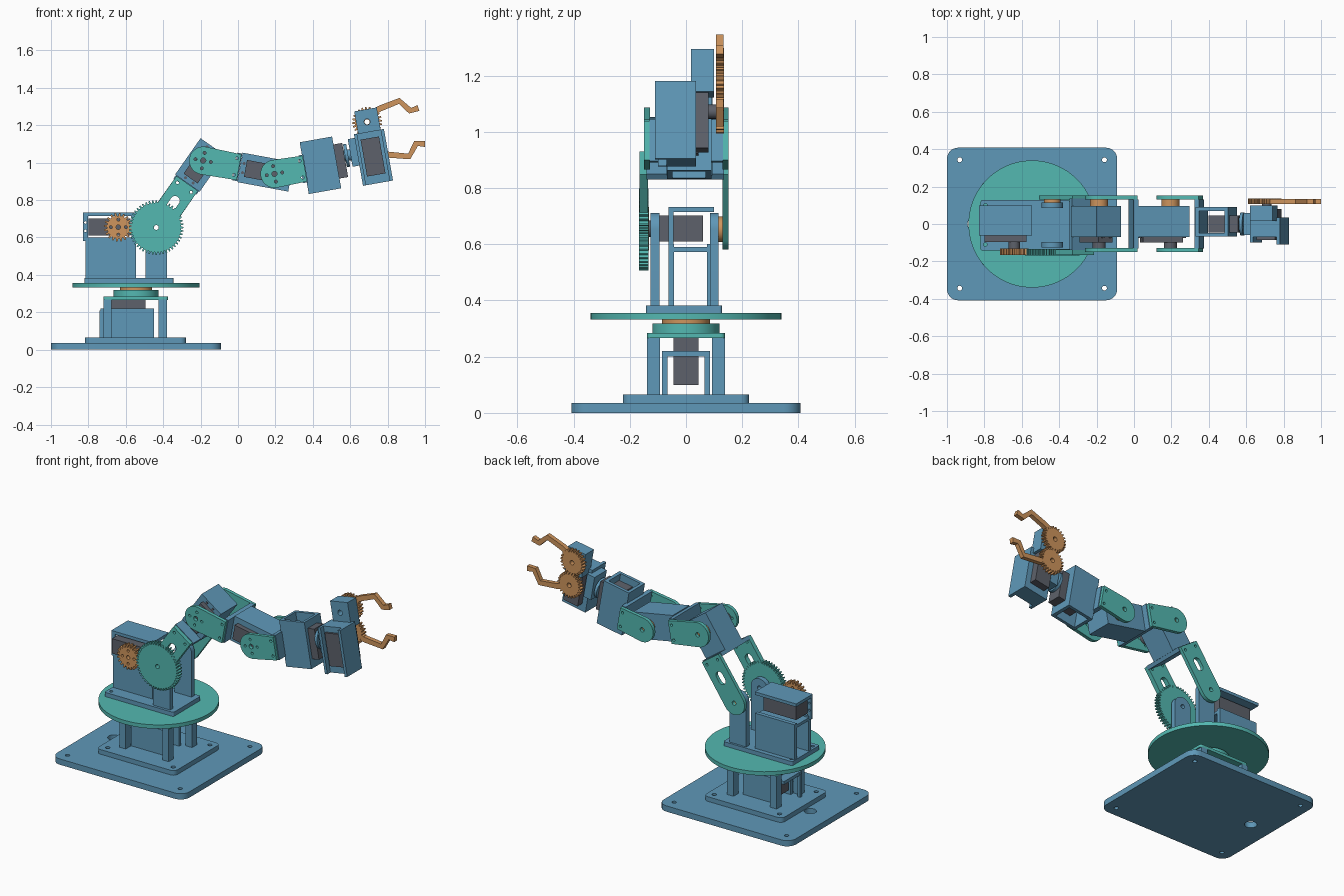
import bpy, bmesh
from math import sin, cos, pi, radians
from mathutils import Matrix, Vector

if "Cube" in bpy.data.objects:
    bpy.data.objects.remove(bpy.data.objects["Cube"])


def material(name, rgb):
    m = bpy.data.materials.new(name)
    m.use_nodes = True
    m.diffuse_color = (*rgb, 1)
    m.node_tree.nodes["Principled BSDF"].inputs["Base Color"].default_value = (*rgb, 1)
    return m


BLUE = material("steel blue", (0.114, 0.314, 0.48))
TEAL = material("teal", (0.088, 0.48, 0.44))
ORANGE = material("orange", (0.62, 0.30, 0.11))
GREY = material("dark grey", (0.11, 0.12, 0.145))
parts = []


# ---- frames: profile axes u, v and extrusion axis w ----
def frame(origin, u, v, w):
    m = Matrix((u, v, w)).transposed().to_4x4()
    m.translation = Vector(origin)
    return m


def side(x, z, deg=0):
    a = radians(deg)
    return frame((x, 0, z), (cos(a), 0, sin(a)), (-sin(a), 0, cos(a)), (0, 1, 0))


FLAT = Matrix.Translation((-0.545, 0, 0))
WORLD = side(0, 0)


# ---- profiles ----
def arc(u, v, r, a0, a1, n):
    return [(u + r * cos(a0 + (a1 - a0) * i / n), v + r * sin(a0 + (a1 - a0) * i / n))
            for i in range(n + 1)]


def circle(u, v, r, n=32):
    return arc(u, v, r, 0, 2 * pi, n)[:-1]


def rect(u0, u1, v0, v1, r=0):
    if not r:
        return [(u0, v0), (u1, v0), (u1, v1), (u0, v1)]
    centres = [(u1 - r, v1 - r), (u0 + r, v1 - r), (u0 + r, v0 + r), (u1 - r, v0 + r)]
    return [p for i, (u, v) in enumerate(centres)
            for p in arc(u, v, r, i * pi / 2, (i + 1) * pi / 2, 8)]


def tongue(length, half, r):
    """Round end at the origin, square end at the given length."""
    return arc(0, 0, r, pi / 2, 3 * pi / 2, 20) + [(length, -half), (length, half)]


def gear(u, v, r, teeth, depth):
    pts = []
    for i in range(teeth):
        for f, rr in ((0, r - depth), (0.35, r - depth), (0.5, r), (0.85, r)):
            a = 2 * pi * (i + f) / teeth
            pts.append((u + rr * cos(a), v + rr * sin(a)))
    return pts


def ribbon(path, width):
    """Constant-width strip along an open path."""
    p = [Vector(q) for q in path]
    left, right = [], []
    for i, q in enumerate(p):
        d = (p[min(i + 1, len(p) - 1)] - p[max(i - 1, 0)]).normalized()
        n = Vector((-d.y, d.x)) * width / 2
        left.append(tuple(q + n))
        right.append(tuple(q - n))
    return left + right[::-1]


# ---- builders ----
def plate(name, mat, loops, lo, hi, f=FLAT):
    cu = bpy.data.curves.new(name, 'CURVE')
    cu.dimensions, cu.fill_mode, cu.extrude = '2D', 'BOTH', (hi - lo) / 2
    for loop in loops:
        s = cu.splines.new('POLY')
        s.points.add(len(loop) - 1)
        for p, (u, v) in zip(s.points, loop):
            p.co = (u, v, 0, 1)
        s.use_cyclic_u = True
    tmp = bpy.data.objects.new(name + "_curve", cu)
    bpy.context.scene.collection.objects.link(tmp)
    dg = bpy.context.evaluated_depsgraph_get()
    me = bpy.data.meshes.new_from_object(tmp.evaluated_get(dg))
    bpy.data.objects.remove(tmp)
    me.transform(f @ Matrix.Translation((0, 0, (lo + hi) / 2)))
    bm = bmesh.new()
    bm.from_mesh(me)
    bmesh.ops.remove_doubles(bm, verts=bm.verts, dist=1e-5)
    bmesh.ops.recalc_face_normals(bm, faces=bm.faces)
    bm.to_mesh(me)
    bm.free()
    me.materials.clear()
    me.materials.append(mat)
    ob = bpy.data.objects.new(name, me)
    bpy.context.scene.collection.objects.link(ob)
    parts.append(ob)


def box(name, mat, u0, u1, v0, v1, lo, hi, f=WORLD):
    plate(name, mat, [rect(u0, u1, v0, v1)], lo, hi, f)


def corners(u, v, r):
    return [circle(a * u, b * v, r, 16) for a in (-1, 1) for b in (-1, 1)]


# ---- base ----
plate("base_plate", BLUE, [rect(-.455, .455, -.408, .408, .06), circle(-.31, 0, .035)]
      + corners(.387, .343, .013), 0, .036)
plate("base_step", BLUE, [rect(-.273, .267, -.225, .225, .03)] + corners(.225, .18, .013), .036, .065)
for sx, x in (("left", .143), ("right", -.153)):
    for sy, y in (("front", -.115), ("back", .115)):
        plate(f"base_post_{sy}_{sx}", BLUE, [rect(x - .022, x + .022, y - .023, y + .023)], .065, .267)
for s, y in (("front", -.075), ("back", .075)):
    plate(f"base_bracket_{s}", BLUE, [rect(-.13, .095, y - .01, y + .01)], .065, .205)
plate("base_bracket_top", BLUE, [rect(-.19, .095, -.085, .085), rect(-.125, .05, -.046, .046)], .2, .22)
box("base_bracket_end", BLUE, -.74, -.72, .065, .21, -.085, -.065)
plate("base_servo", GREY, [rect(-.13, .05, -.045, .045)], .1, .267)
plate("bearing_plate", TEAL, [rect(-.175, .172, -.138, .138, .015)], .267, .285)
plate("bearing_ring", TEAL, [circle(0, 0, .12, 48)], .285, .318)
plate("turntable_hub", ORANGE, [circle(0, 0, .085, 48)], .318, .332)
plate("turntable_disc", TEAL, [circle(0, 0, .34, 96)], .332, .356)

# ---- turret and shoulder servo housing ----
plate("turret_plate", BLUE, [rect(-.275, .2, -.142, .128, .01), circle(-.25, -.11, .01, 16),
                             circle(-.25, .1, .01, 16)], .356, .382)
box("housing_front_wall", BLUE, -.815, -.545, .382, .6, -.062, -.042)
box("housing_back_wall", BLUE, -.815, -.545, .382, .6, .075, .1)
box("housing_shelf", BLUE, -.815, -.545, .572, .59, -.062, .1)
box("housing_roof", BLUE, -.828, -.545, .714, .733, -.062, .1)
for s, x in (("right", -.828), ("left", -.57)):
    plate(f"housing_tab_{s}", BLUE, [rect(x, x + .025, .58, .72), circle(x + .012, .635, .007, 12),
                                     circle(x + .012, .68, .007, 12)], -.062, -.045, WORLD)
box("shoulder_servo", GREY, -.80, -.575, .61, .702, -.095, .06)
plate("shoulder_servo_shaft", GREY, [circle(-.64, .655, .03)], -.135, -.095, WORLD)
plate("drive_gear", ORANGE, [gear(-.64, .655, .077, 20, .016)]
      + [circle(-.64 + .04 * cos(a), .655 + .04 * sin(a), .008, 12)
         for a in (0, pi / 2, pi, 3 * pi / 2)] + [circle(-.64, .655, .012, 16)], -.166, -.132, WORLD)

# ---- shoulder pillars and first link ----
SX, SZ = -.437, .653
for s, lo, hi in (("front", -.126, -.095), ("back", .085, .115)):
    plate(f"pillar_{s}", BLUE, [tongue(.272, .058, .058), circle(0, 0, .013, 16)], lo, hi, side(SX, SZ, -90))
UPPER = side(SX, SZ, 55)
slot = rect(.12, .2, -.025, .025, .024)
pins = [circle(.262, v, .008, 12) for v in (-.045, .045)]
plate("shoulder_gear", TEAL, [gear(0, 0, .146, 48, .014), circle(0, 0, .013, 16)], -.168, -.134, UPPER)
plate("upper_link_front", TEAL, [rect(.1, .288, -.07, .07), slot] + pins, -.165, -.136, UPPER)
plate("upper_link_back", TEAL, [tongue(.288, .07, .072), slot, circle(0, 0, .013, 16)] + pins,
      .13, .152, UPPER)
plate("shoulder_bearing", ORANGE, [circle(0, 0, .045), circle(0, 0, .013, 16)], .113, .131, UPPER)
box("upper_link_bridge", BLUE, .268, .292, -.075, .075, -.14, .135, UPPER)


# ---- servo modules shared by the two elbow sections ----
def servo_module(name, f, u0, u1, joint):
    plate(f"{name}_case", BLUE, [rect(u0, u1, -.08, .08)], -.045, .095, f)
    plate(f"{name}_rim", BLUE, [rect(u0, u1, -.08, .08), rect(u0 + .03, u1 - .03, -.046, .046)],
          -.07, -.045, f)
    box(f"{name}_servo", GREY, u0 + .03, u1 - .03, -.046, .046, -.1, -.04, f)
    for i, u in enumerate((u0 + .018, u1 - .018)):
        for j, v in enumerate((-.025, .025)):
            plate(f"{name}_screw_{i}{j}", GREY, [circle(u, v, .008, 12)], -.074, -.068, f)
    plate(f"{name}_shaft", GREY, [circle(joint, 0, .035)], -.13, -.1, f)
    plate(f"{name}_bearing", ORANGE, [circle(joint, 0, .048)], .095, .132, f)


def yoke(name, f, length):
    ring = [circle(.042 * cos(a), .042 * sin(a), .008, 12) for a in (0, pi / 2, pi, 3 * pi / 2)]
    ends = [circle(length - .02, v, .008, 12) for v in (-.045, .045)]
    plate(f"{name}_front", TEAL, [tongue(length, .07, .075), circle(0, 0, .014, 16)] + ring + ends,
          -.15, -.128, f)
    plate(f"{name}_back", TEAL, [tongue(length, .07, .075), circle(0, 0, .014, 16)] + ends, .13, .152, f)
    box(f"{name}_bridge", BLUE, length - .022, length + .004, -.075, .075, -.13, .132, f)


servo_module("elbow", UPPER, .29, .527, .437)
FORE = side(-.186, 1.011, -10.5)
yoke("fore_link", FORE, .195)
servo_module("wrist_lift", FORE, .2, .477, .387)
WRIST = side(.195, .94, 10)
yoke("wrist_link", WRIST, .165)

# ---- wrist: open-topped case with a servo along the arm ----
ALONG, UP = WRIST.col[0].xyz, WRIST.col[1].xyz
STACK = frame(WRIST.translation, ALONG, (0, 1, 0), UP)
AXIAL = frame(WRIST.translation, (0, 1, 0), UP, ALONG)
plate("wrist_case", BLUE, [rect(.162, .338, -.067, .09), rect(.18, .318, -.048, .07)], -.138, .143, STACK)
box("wrist_servo", GREY, -.045, .045, -.085, .1, .225, .385, AXIAL)
plate("wrist_shaft", GREY, [circle(0, .03, .022)], .38, .4, AXIAL)
plate("wrist_horn", BLUE, [circle(0, .03, .062)], .388, .405, AXIAL)
plate("wrist_neck", BLUE, [circle(0, .03, .03)], .375, .425, AXIAL)
box("gripper_mount", BLUE, .418, .47, -.035, .115, -.06, .06, WRIST)

# ---- gripper body ----
box("gripper_inner_plate", BLUE, .455, .472, -.145, .135, -.1, .035, WRIST)
box("gripper_outer_plate", BLUE, .6, .618, -.145, .135, -.11, .035, WRIST)
plate("gripper_frame", BLUE, [rect(.465, .605, -.145, .135), rect(.485, .585, -.1, .1)], -.07, .035, WRIST)
box("gripper_servo", GREY, .485, .585, -.1, .1, -.085, .08, WRIST)
plate("gripper_servo_shaft", GREY, [circle(.53, .04, .025)], .08, .107, WRIST)
plate("gripper_block", BLUE, [rect(.478, .6, .1, .255), circle(.536, .188, .016, 20)], .017, .1, WRIST)

# ---- geared claws ----
claws = {
    "upper": ((.536, .188), [(.70, 1.255), (.76, 1.29), (.862, 1.33), (.92, 1.278), (.965, 1.292)]),
    "lower": ((.53, .042), [(.73, 1.055), (.80, 1.043), (.915, 1.033), (.952, 1.102), (1.0, 1.1)]),
}
for s, ((u, v), path) in claws.items():
    plate(f"{s}_claw_gear", ORANGE, [gear(u, v, .08, 24, .014), circle(u, v, .014, 16)], .106, .135, WRIST)
    plate(f"{s}_claw", ORANGE, [ribbon(path, .032)], .107, .134, WORLD)

# ---- smooth the round sides, keep edges crisp ----
bpy.ops.object.select_all(action='DESELECT')
for ob in parts:
    ob.select_set(True)
bpy.context.view_layer.objects.active = parts[0]
bpy.ops.object.shade_smooth_by_angle(angle=radians(25))
